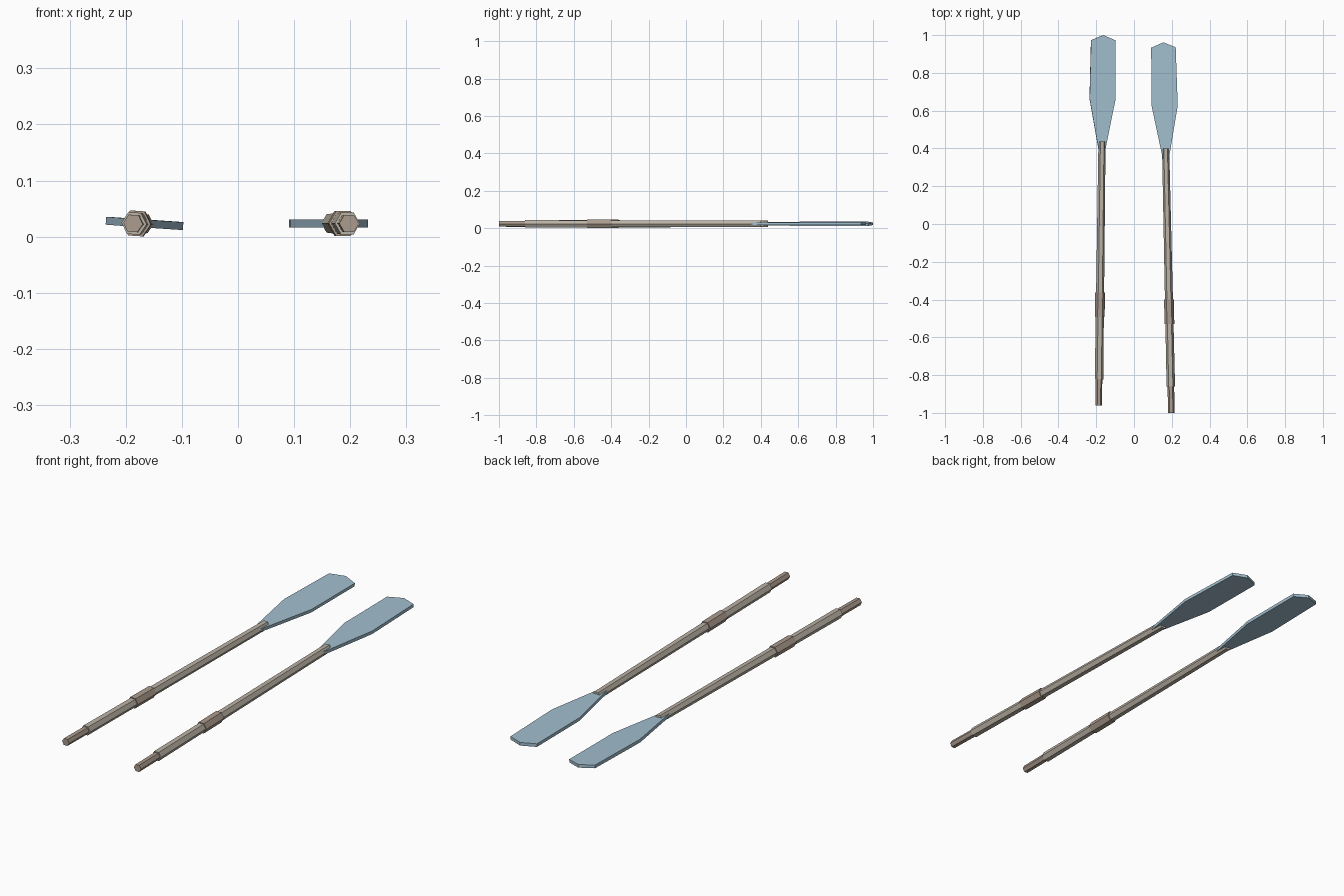
import bpy, bmesh
from math import sin, cos, pi, radians
from mathutils import Matrix

if "Cube" in bpy.data.objects:
    bpy.data.objects.remove(bpy.data.objects["Cube"])


def material(name, rgb):
    m = bpy.data.materials.new(name)
    m.diffuse_color = (*rgb, 1)
    m.use_nodes = True
    m.node_tree.nodes["Principled BSDF"].inputs["Base Color"].default_value = m.diffuse_color
    return m


WOOD = material("wood", (0.50, 0.45, 0.38))
GRIP = material("grip", (0.41, 0.33, 0.27))
PAINT = material("blade_paint", (0.36, 0.52, 0.62))


def loft(name, rings, mat, matrix):
    """Closed flat-faced solid through rings of matching points."""
    bm = bmesh.new()
    loops = [[bm.verts.new(p) for p in ring] for ring in rings]
    n = len(loops[0])
    for a, b in zip(loops, loops[1:]):
        for i in range(n):
            j = (i + 1) % n
            bm.faces.new((a[i], a[j], b[j], b[i]))
    bm.faces.new(loops[0])
    bm.faces.new(loops[-1])
    bmesh.ops.recalc_face_normals(bm, faces=bm.faces)
    mesh = bpy.data.meshes.new(name)
    bm.to_mesh(mesh)
    bm.free()
    mesh.materials.append(mat)
    ob = bpy.data.objects.new(name, mesh)
    ob.matrix_world = matrix
    bpy.context.collection.objects.link(ob)


def hexagon(y, r):
    return [(r * cos(k * pi / 3), y, r * sin(k * pi / 3)) for k in range(6)]


def oar(side, x, y, roll, yaw):
    # local origin is the handle end, the oar runs along +y
    m = (Matrix.Translation((x, y, 0.0235))
         @ Matrix.Rotation(radians(yaw), 4, 'Z')
         @ Matrix.Rotation(radians(roll), 4, 'Y'))
    # six-sided handle, tapered shaft and collar
    for part, y0, y1, r0, r1, mat in (
            ("handle", 0, 0.16, 0.0175, 0.0175, GRIP),
            ("shaft", 0.14, 1.40, 0.0225, 0.019, WOOD),
            ("collar", 0.47, 0.60, 0.0258, 0.0258, GRIP)):
        loft(f"{side}_{part}", [hexagon(y0, r0), hexagon(y1, r1)], mat, m)
    # flat blade with a pointed tip
    half = [(0.013, 1.33), (0.069, 1.625), (0.065, 1.935)]
    outline = half + [(0, 1.962)] + [(-u, v) for u, v in reversed(half)]
    loft(f"{side}_blade",
         [[(u, v, z) for u, v in outline] for z in (-0.007, 0.007)], PAINT, m)


oar("left_oar", -0.187, -0.962, 4, -0.72)
oar("right_oar", 0.198, -1.0, 0, 1.25)
